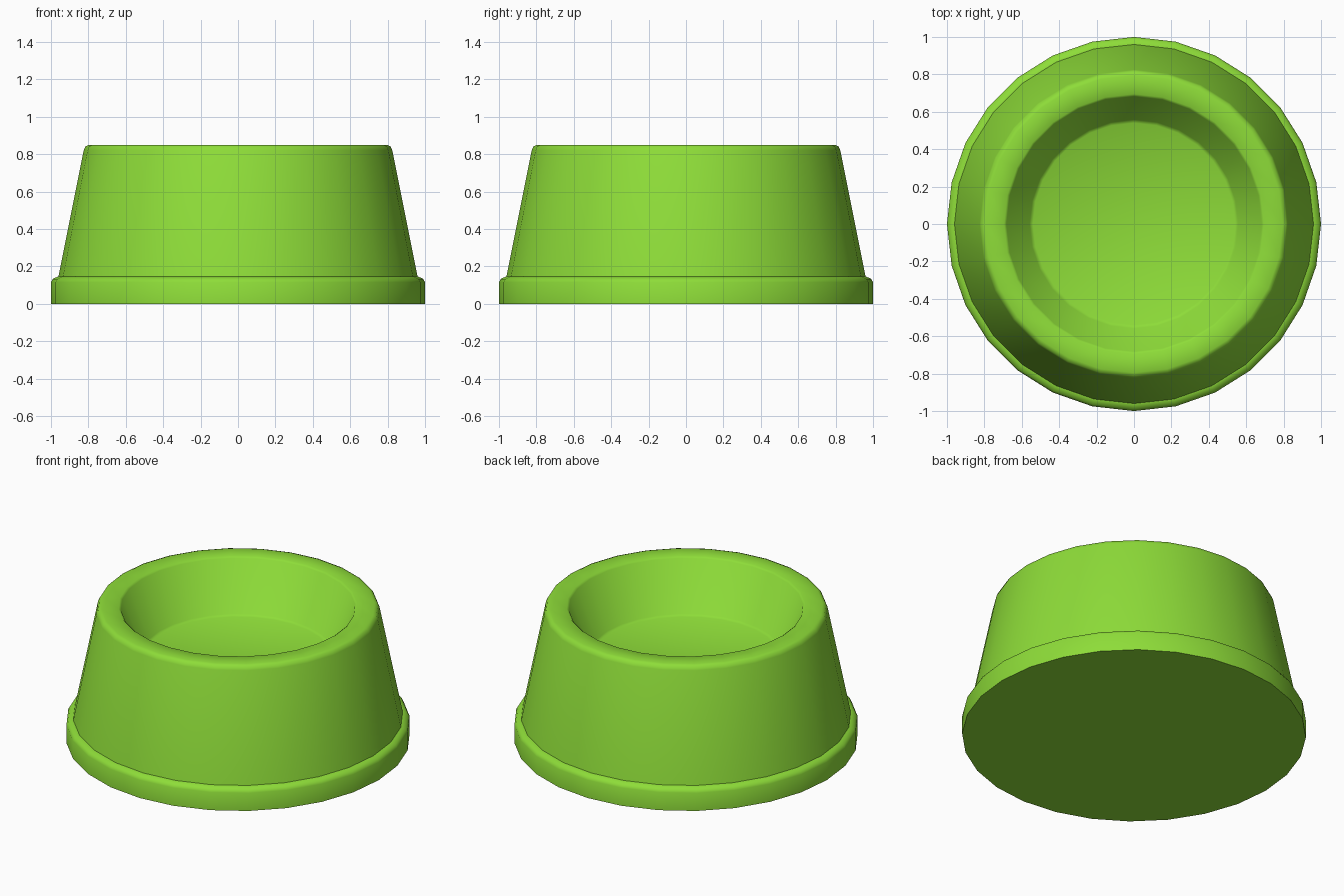
import bpy, bmesh, math

if "Cube" in bpy.data.objects:
    bpy.data.objects.remove(bpy.data.objects["Cube"])

SIDES = 28

green = bpy.data.materials.new("lime_green")
green.diffuse_color = (0.27, 0.72, 0.04, 1)
green.use_nodes = True
green.node_tree.nodes["Principled BSDF"].inputs["Base Color"].default_value = green.diffuse_color


def lathe(name, profile):
    """Spin an (r, z) profile round z and cap both ends."""
    bm = bmesh.new()
    rings = []
    for r, z in profile:
        rings.append([bm.verts.new((r * math.cos(2 * math.pi * i / SIDES),
                                    r * math.sin(2 * math.pi * i / SIDES), z))
                      for i in range(SIDES)])
    for a, b in zip(rings, rings[1:]):
        for i in range(SIDES):
            j = (i + 1) % SIDES
            bm.faces.new((a[i], a[j], b[j], b[i]))
    bm.faces.new(rings[0][::-1])
    bm.faces.new(rings[-1])
    mesh = bpy.data.meshes.new(name)
    bm.to_mesh(mesh)
    bm.free()
    mesh.materials.append(green)
    ob = bpy.data.objects.new(name, mesh)
    bpy.context.collection.objects.link(ob)
    bpy.ops.object.select_all(action='DESELECT')
    ob.select_set(True)
    bpy.context.view_layer.objects.active = ob
    bpy.ops.object.shade_smooth_by_angle(angle=math.radians(50))
    return ob


# One continuous shell: foot flange, tapered wall, rounded rim, bowl recess
lathe("pet_bowl", [
    (1.0, 0.0), (1.0, 0.115), (0.99, 0.133), (0.965, 0.145),   # flange
    (0.96, 0.145), (0.825, 0.82), (0.815, 0.842), (0.795, 0.85),  # wall and rim
    (0.695, 0.85), (0.682, 0.84),                              # inner lip
    (0.558, 0.54), (0.54, 0.53),                               # recess wall, floor
])
